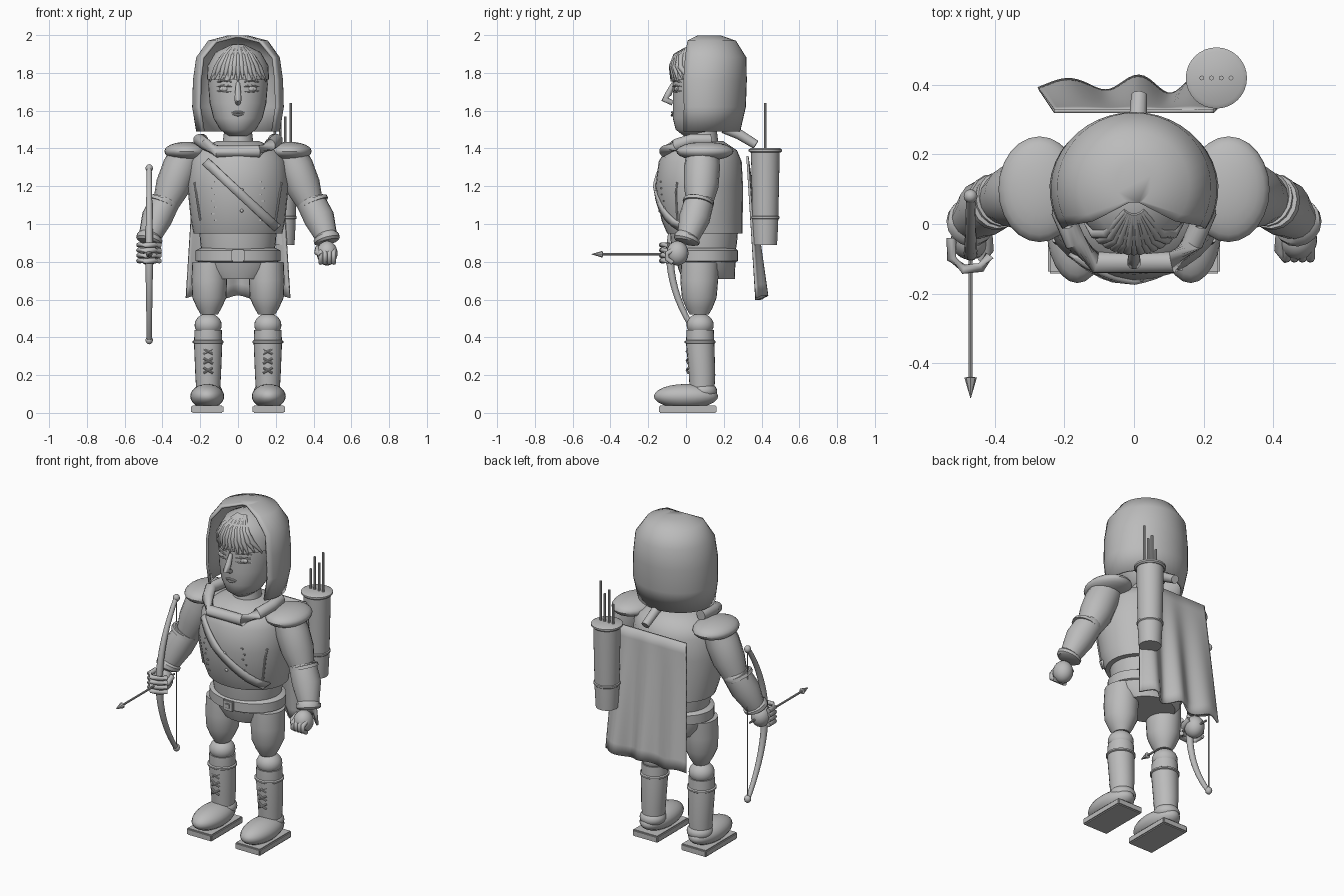
import bpy, bmesh, math
from mathutils import Vector, Matrix

if "Cube" in bpy.data.objects:
    bpy.data.objects.remove(bpy.data.objects["Cube"])

grey = bpy.data.materials.new("plain_grey")
grey.diffuse_color = (0.5, 0.5, 0.5, 1)
grey.use_nodes = True
grey.node_tree.nodes["Principled BSDF"].inputs["Base Color"].default_value = grey.diffuse_color


def finish(name, bm, angle=40, solid=0):
    bmesh.ops.recalc_face_normals(bm, faces=bm.faces)
    me = bpy.data.meshes.new(name)
    bm.to_mesh(me)
    bm.free()
    me.materials.append(grey)
    me.shade_smooth()
    me.set_sharp_from_angle(angle=math.radians(angle))
    ob = bpy.data.objects.new(name, me)
    bpy.context.collection.objects.link(ob)
    if solid:
        mod = ob.modifiers.new("thickness", 'SOLIDIFY')
        mod.thickness = solid
        mod.offset = 0
    return ob


def skin(bm, rows, closed=True, caps=True):
    rows = [[bm.verts.new(p) for p in r] for r in rows]
    n = len(rows[0])
    for a, b in zip(rows, rows[1:]):
        for i in range(n if closed else n - 1):
            j = (i + 1) % n
            bm.faces.new((a[i], a[j], b[j], b[i]))
    if caps:
        bm.faces.new(rows[0])
        bm.faces.new(rows[-1])


def loft(name, rings, cx=0, n=32, angle=40):
    """Stack of ellipses, each given as (z, centre y, radius x, radius y)."""
    bm = bmesh.new()
    skin(bm, [[(cx + rx * math.cos(math.tau * i / n), cy + ry * math.sin(math.tau * i / n), z)
               for i in range(n)] for z, cy, rx, ry in rings])
    return finish(name, bm, angle)


def tube(name, pts, radii, n=16, angle=40):
    """Round tube along a path with one radius per point."""
    pts = [Vector(p) for p in pts]
    if isinstance(radii, (int, float)):
        radii = [radii] * len(pts)
    rows = []
    for i, (p, r) in enumerate(zip(pts, radii)):
        d = (pts[min(i + 1, len(pts) - 1)] - pts[max(i - 1, 0)]).normalized()
        ref = Vector((1, 0, 0)) if abs(d.x) < 0.8 else Vector((0, 0, 1))
        u = d.cross(ref).normalized()
        v = d.cross(u)
        rows.append([p + r * (math.cos(math.tau * k / n) * u + math.sin(math.tau * k / n) * v)
                     for k in range(n)])
    bm = bmesh.new()
    skin(bm, rows)
    return finish(name, bm, angle)


def ball(name, c, r, seg=24):
    bm = bmesh.new()
    bmesh.ops.create_uvsphere(bm, u_segments=seg, v_segments=seg // 2, radius=1,
                              matrix=Matrix.Translation(c) @ Matrix.Diagonal((*r, 1)))
    return finish(name, bm)


def box(name, c, size, bevel=0):
    bm = bmesh.new()
    bmesh.ops.create_cube(bm, size=1, matrix=Matrix.Translation(c) @ Matrix.Diagonal((*size, 1)))
    if bevel:
        bmesh.ops.bevel(bm, geom=bm.edges[:], offset=bevel, segments=2, affect='EDGES')
    return finish(name, bm)


def front_y(rings, x, z):
    """Front surface of a loft at x, z."""
    for a, b in zip(rings, rings[1:]):
        if a[0] <= z <= b[0]:
            t = (z - a[0]) / (b[0] - a[0])
            cy, rx, ry = (a[k] + t * (b[k] - a[k]) for k in (1, 2, 3))
            return cy - ry * math.sqrt(max(0, 1 - (x / rx) ** 2))
    return 0


# Torso, neck and hips
chest = [(.95, .10, .235, .20), (1.02, .085, .25, .215), (1.2, .07, .268, .232),
         (1.33, .075, .255, .22), (1.39, .08, .22, .19), (1.44, .085, .11, .11)]
loft("torso", chest)
loft("neck", [(1.4, .09, .085, .085), (1.52, .09, .07, .07)])
loft("waist", [(.84, .095, .19, .165), (.9, .095, .2, .175), (.96, .095, .205, .18)])
loft("belt", [(.795, .095, .20, .165), (.805, .095, .225, .18), (.86, .095, .225, .18), (.872, .095, .20, .165)])
box("buckle_plate", (0, -.09, .833), (.07, .02, .066), .006)
box("buckle_centre", (0, -.101, .833), (.035, .012, .03), .004)
loft("skirt", [(.71, .12, .155, .14), (.76, .11, .20, .15), (.82, .105, .215, .16)])

# Diagonal chest strap
bm = bmesh.new()
rows = []
for k in range(13):
    t = k / 12
    x, z = -.17 + .375 * t, 1.33 - .35 * t
    rows.append([(x + o, front_y(chest, x + o, z + o) - .006, z + o) for o in (-.016, 0, .016)])
skin(bm, rows, closed=False, caps=False)
finish("chest_strap", bm, solid=.014)

# Tunic buttons, stitches and side seams
for z in (1.07, 1.18):
    ball("button", (.02, front_y(chest, .02, z), z), (.009, .008, .009), 12)
for s in (-1, 1):
    for k in range(7):
        z = 1.02 + .034 * k
        x = s * (.12 + .012 * (k % 2))
        box("stitch", (x, front_y(chest, x, z), z), (.014, .008, .007))
    seam = [(s * (.20 + .03 * t), front_y(chest, s * (.20 + .03 * t), 1.02 + .2 * t) - .002, 1.02 + .2 * t)
            for t in (0, .25, .5, .75, 1)]
    tube("side_seam", seam, .006, 8)

# Collar roll
tube("collar", [(-.19, .13, 1.445), (-.205, .03, 1.445), (-.17, -.05, 1.42), (-.11, -.11, 1.385),
                (.11, -.11, 1.385), (.17, -.05, 1.42), (.205, .03, 1.445), (.19, .13, 1.445)], .032)

# Head and face
head = [(1.465, .06, .05, .07), (1.50, .06, .095, .115), (1.56, .07, .13, .14), (1.64, .08, .15, .15),
        (1.74, .09, .158, .16), (1.84, .095, .15, .16), (1.91, .095, .11, .13), (1.945, .095, .04, .06)]
loft("head", head, angle=70)
tube("nose", [(0, -.066, 1.745), (0, -.092, 1.69), (0, -.112, 1.66), (0, -.07, 1.64)],
     [.011, .017, .02, .013], 10, 80)


def on_face(x, z, out=.003):
    return (x, front_y(head, x, z) - out, z)


tube("upper_lip", [on_face(x, 1.592 - abs(x) * .1) for x in (-.035, -.015, 0, .015, .035)], [.003, .007, .006, .007, .003], 8)
tube("lower_lip", [on_face(x, 1.576 + abs(x) * .2) for x in (-.028, 0, .028)], [.003, .008, .003], 8)
for s in (-1, 1):
    ball("eye", on_face(s * .07, 1.715, -.004), (.03, .012, .015), 16)
    ball("iris", on_face(s * .07, 1.715, .007), (.012, .004, .012), 12)
    for nm, h, r in (("upper_lid", .018, .005), ("lower_lid", -.016, .004), ("eyebrow", .05, .008)):
        tube(nm, [on_face(s * x, 1.715 + h * (.75 + .25 * (1 - abs(x - .07) / .035)))
                  for x in (.032, .055, .075, .095, .112)], [.002, r, r, r, .002], 8)

# Hair cap with fringe strands
hair = [(1.765, .09, .165, .168), (1.84, .095, .16, .17), (1.91, .095, .12, .142), (1.952, .095, .03, .05)]
loft("hair", hair, angle=70)
for k in range(13):
    a = (k - 6) / 6
    pts = []
    for t in (0, .3, .6, 1):
        z = 1.945 - .19 * t + .012 * (k % 2) * t
        x = a * .15 * (.15 + .85 * t ** .7)
        zc = max(1.766, z)
        pts.append((x, front_y(hair, x, zc), z))
    tube("fringe_strand", pts, [.008, .015, .016, .004], 8, 80)

# Open-faced hood: (z, centre y, radius x, radius y, half sweep in degrees)
bm = bmesh.new()
rows = []
for z, cy, rx, ry, sweep in [(1.49, .09, .215, .19, 122), (1.62, .10, .236, .21, 121),
                             (1.76, .10, .232, .215, 121), (1.88, .105, .215, .208, 121),
                             (1.965, .11, .155, .15, 132), (1.992, .12, .05, .06, 165)]:
    angs = [math.radians(sweep * (i / 14 - 1)) for i in range(29)]
    rows.append([(rx * math.sin(a), cy + ry * math.cos(a), z) for a in angs])
skin(bm, rows, closed=False, caps=False)
bm.verts.ensure_lookup_table()
bm.faces.new(bm.verts[-29:])
finish("hood", bm, 50, .014)
tube("hood_tail", [(.01, .2, 1.51), (.01, .28, 1.475), (.015, .37, 1.42)], [.03, .027, .024], 10)

# Cape hanging in folds
bm = bmesh.new()
rows = []
for j in range(13):
    t = j / 12
    row = []
    for i in range(41):
        u = i / 20 - 1
        fold = .022 * t * math.cos(3 * math.pi * u * .95) + .008 * t * math.sin(11 * u)
        row.append((u * (.23 + .045 * t), .325 + .075 * t + fold, 1.36 - .75 * t + .012 * t * math.cos(8 * u)))
    rows.append(row)
skin(bm, rows, closed=False, caps=False)
finish("cape", bm, 50, .012)

# Quiver with arrows
qx, qy = .237, .42
loft("quiver", [(.89, qy, .062, .062), (1.0, qy, .068, .068), (1.38, qy, .076, .076)], qx)
for z, r in ((1.39, .088), (1.035, .074)):
    loft("quiver_band", [(z - .012, qy, r - .008, r - .008), (z - .005, qy, r, r),
                         (z + .005, qy, r, r), (z + .012, qy, r - .012, r - .012)], qx)
for k, top in enumerate((1.52, 1.6, 1.57, 1.64)):
    x = .195 + .028 * k
    tube("quiver_arrow", [(x, qy, 1.36), (x, qy, top)], .007, 8)

for s in (-1, 1):
    # Arms
    ball("shoulder_pad", (s * .272, .1, 1.385), (.118, .152, .05))
    tube("upper_arm", [(s * .265, .09, 1.39), (s * .305, .085, 1.30), (s * .345, .08, 1.20), (s * .385, .07, 1.10)],
         [.085, .095, .092, .068])
    ball("elbow", (s * .39, .068, 1.11), (.074, .08, .06))
    tube("forearm", [(s * .385, .07, 1.12), (s * .43, .045, 1.03), (s * .47, .01, .925)], [.078, .082, .058])
    tube("upper_cuff", [(s * .395, .066, 1.125), (s * .402, .063, 1.108)], [.08, .082])
    tube("wrist_cuff", [(s * .464, .012, .937), (s * .467, .008, .929), (s * .472, .002, .912), (s * .474, 0, .904)],
         [.06, .07, .07, .06])
    ball("fist", (s * .472, -.045, .845), (.055, .058, .065))
    for k in range(4):
        if s > 0:
            x = .438 + .023 * k
            tube("finger", [(x, -.06, .865), (x, -.1, .845), (x, -.1, .815), (x, -.07, .795)], .013, 8, 60)
        else:
            z = .805 + .028 * k
            tube("finger", [(-.525, -.04, z), (-.525, -.1, z), (-.49, -.13, z), (-.44, -.125, z), (-.415, -.09, z)],
                 .014, 8, 60)
    tube("thumb", [(s * .425, -.03, .87), (s * .42, -.075, .85), (s * .44, -.105, .835)], [.018, .017, .012], 8, 60)

    # Legs
    cx = s * .158
    loft("thigh", [(.52, .07, .045, .05), (.555, .07, .065, .07), (.61, .07, .09, .092), (.70, .07, .094, .1),
                   (.80, .075, .09, .1)], s * .152, 24)
    ball("knee", (cx, .075, .465), (.072, .072, .062))
    loft("shin", [(.10, .085, .062, .064), (.2, .085, .068, .07), (.37, .075, .075, .075), (.44, .075, .072, .072)], cx, 24)
    loft("boot_cuff", [(.366, .075, .074, .074), (.371, .075, .082, .082), (.38, .075, .082, .082),
                       (.385, .075, .074, .074)], cx, 24)
    ball("ankle", (cx, .09, .115), (.074, .075, .05))
    ball("shoe", (cx - s * -.005, 0, .088), (.09, .17, .065))
    box("sole", (cx + s * .005, .01, .02), (.17, .305, .04), .006)
    for z in (.225, .275, .325):
        for d in (-1, 1):
            tube("boot_lace", [(cx - .024, .012, z - .014 * d), (cx, .004, z), (cx + .024, .012, z + .014 * d)], .006, 8)

# Bow with string and nocked arrow
bx, bz = -.47, .84
arc = [k / 10 for k in range(-10, 11)]
tube("bow", [(bx, -.085 + .165 * t * t, bz + .46 * t) for t in arc], [.021 - .008 * abs(t) for t in arc], 12)
for s in (-1, 1):
    ball("bow_tip", (bx, .08, bz + s * .455), (.02, .02, .022), 12)
tube("bow_string", [(bx, .08, bz - .455), (bx, .08, bz + .455)], .003, 6)
tube("arrow_shaft", [(bx, .06, bz), (bx, -.45, bz)], .006, 8)
tube("arrow_head", [(bx, -.44, bz), (bx, -.442, bz), (bx, -.5, bz)], [.008, .018, .001], 8)
